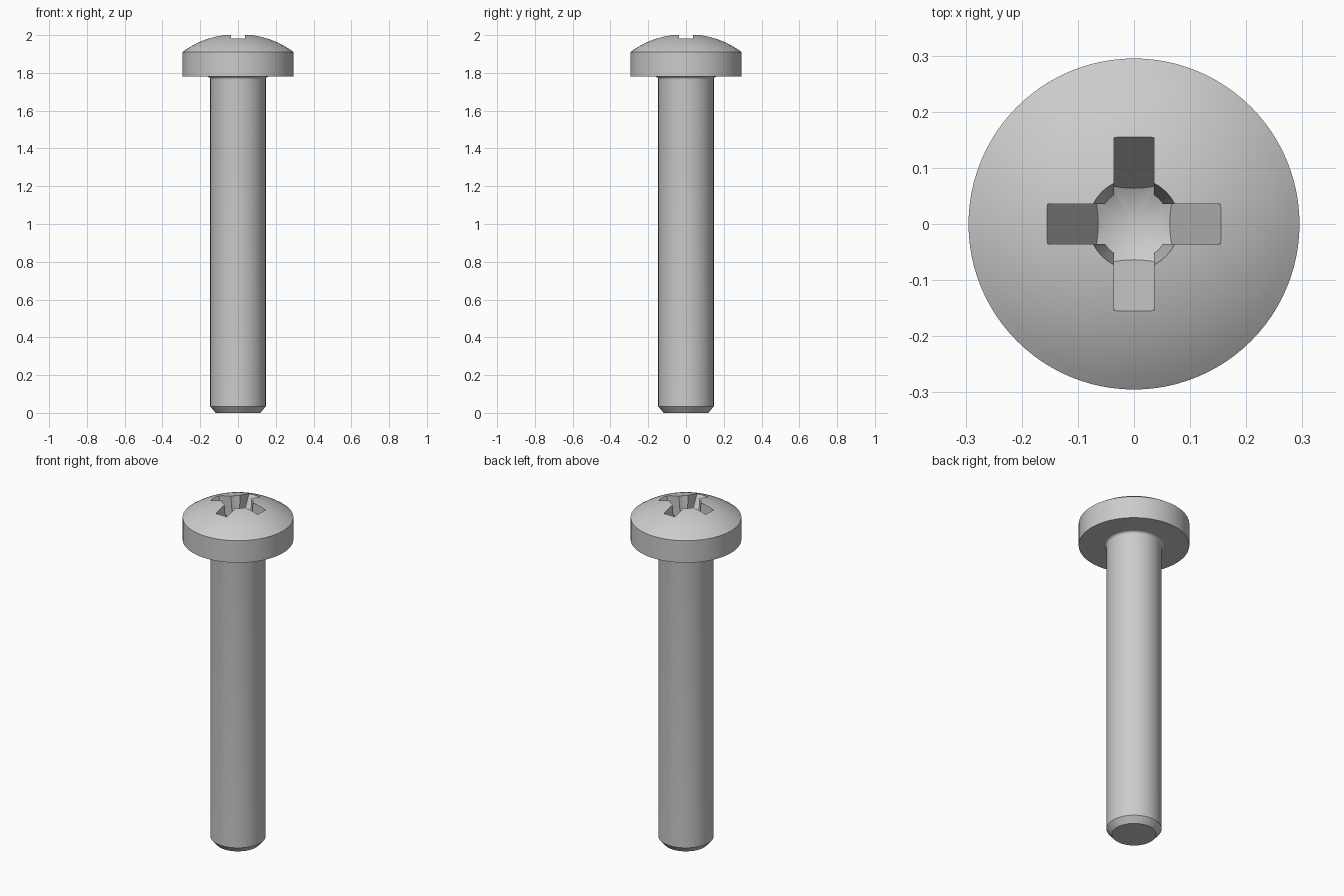
import bpy, bmesh, math
from math import radians, sin, cos, tan, sqrt

default = bpy.data.objects.get("Cube")
if default:
    bpy.data.objects.remove(default, do_unlink=True)

SEGMENTS = 96

steel = bpy.data.materials.new("grey steel")
steel.use_nodes = True
grey = (0.6, 0.6, 0.6, 1)
steel.diffuse_color = grey
steel.node_tree.nodes["Principled BSDF"].inputs["Base Color"].default_value = grey


def finish(name, bm):
    bmesh.ops.remove_doubles(bm, verts=bm.verts, dist=1e-5)
    bmesh.ops.recalc_face_normals(bm, faces=bm.faces)
    mesh = bpy.data.meshes.new(name)
    bm.to_mesh(mesh)
    bm.free()
    mesh.materials.append(steel)
    obj = bpy.data.objects.new(name, mesh)
    bpy.context.collection.objects.link(obj)
    return obj


def lathe(name, profile):
    """Revolve a list of (radius, height) points around z."""
    bm = bmesh.new()
    verts = [bm.verts.new((r, 0, z)) for r, z in profile]
    edges = [bm.edges.new(pair) for pair in zip(verts, verts[1:])]
    bmesh.ops.spin(bm, geom=verts + edges, cent=(0, 0, 0), axis=(0, 0, 1),
                   angle=math.tau, steps=SEGMENTS, use_merge=True)
    return finish(name, bm)


def activate(obj):
    bpy.ops.object.select_all(action='DESELECT')
    obj.select_set(True)
    bpy.context.view_layer.objects.active = obj


def combine(target, tool, operation):
    """Apply a boolean and discard the tool."""
    mod = target.modifiers.new(operation.lower(), 'BOOLEAN')
    mod.operation = operation
    mod.solver = 'EXACT'
    mod.object = tool
    activate(target)
    bpy.ops.object.modifier_apply(modifier=mod.name)
    bpy.data.objects.remove(tool, do_unlink=True)


# Screw body: chamfered tip, shank, underhead fillet, rim and domed top
shank_r, head_r = 0.147, 0.295
under_z, rim_z, top_z = 1.78, 1.91, 2.007
fillet = 0.015
profile = [(0, 0), (0.118, 0), (shank_r, 0.034)]
for i in range(7):
    a = radians(15 * i)
    profile.append((shank_r + fillet * (1 - cos(a)),
                    under_z - fillet * (1 - sin(a))))
profile += [(head_r, under_z), (head_r, rim_z)]
rise = top_z - rim_z
dome_r = (head_r ** 2 + rise ** 2) / (2 * rise)
for i in range(1, 17):
    r = head_r * (1 - i / 16)
    profile.append((r, top_z - dome_r + sqrt(dome_r ** 2 - r * r)))
screw = lathe("screw_body", profile)

# Cross recess: tapered core and two tapered wings
high, low = 2.06, 1.74
core = lathe("recess_core", [(0, low), (0.058, low), (0.086, high), (0, high)])


def wing(name, along_y):
    slope = tan(radians(26.5))
    bm = bmesh.new()
    bmesh.ops.create_cube(bm, size=2)
    for v in bm.verts:
        z = high if v.co.z > 0 else low
        reach = v.co.x * (0.155 - (1.982 - z) * slope)
        side = v.co.y * 0.036
        v.co = (-side, reach, z) if along_y else (reach, side, z)
    return finish(name, bm)


for axis in (False, True):
    combine(core, wing("recess_wing", axis), 'UNION')

# Shallow cone that ends the recess in a point
floor_z = 1.765
wide = 0.4
floor_top = floor_z + wide * tan(radians(28))
floor = lathe("recess_floor", [(0, floor_z), (wide, floor_top),
                               (wide, high + 0.1), (0, high + 0.1)])
combine(core, floor, 'INTERSECT')
combine(screw, core, 'DIFFERENCE')

# One material slot, smooth with sharp edges
screw.data.materials.clear()
screw.data.materials.append(steel)
for poly in screw.data.polygons:
    poly.material_index = 0
activate(screw)
bpy.ops.object.shade_smooth_by_angle(angle=radians(20))
